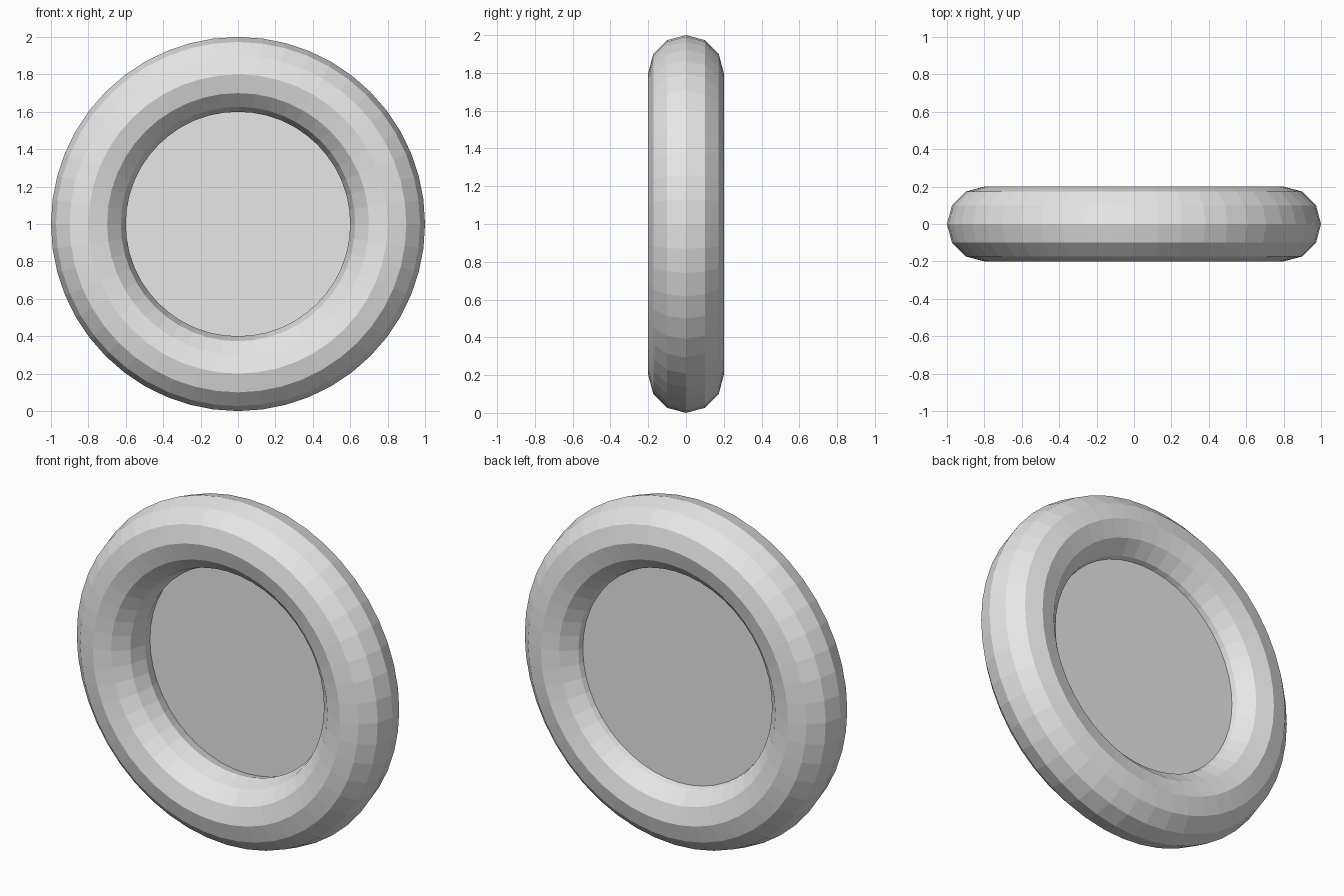
import bpy
from math import radians

# Remove the default cube
cube = bpy.data.objects.get("Cube")
if cube:
    bpy.data.objects.remove(cube, do_unlink=True)

# Plain grey material
grey = bpy.data.materials.new("plain_grey")
grey.use_nodes = True
colour = (0.8, 0.8, 0.8, 1.0)
grey.diffuse_color = colour
for node in grey.node_tree.nodes:
    if node.type == 'BSDF_PRINCIPLED':
        node.inputs["Base Color"].default_value = colour


def finish(name):
    """Name the new object and give it the grey material."""
    part = bpy.context.object
    part.name = name
    part.data.name = name
    part.data.materials.clear()
    part.data.materials.append(grey)
    return part


UPRIGHT = (radians(90), 0, 0)

# Faceted ring standing on its edge
bpy.ops.mesh.primitive_torus_add(
    major_radius=0.8, minor_radius=0.2, major_segments=48, minor_segments=12,
    location=(0, 0, 1), rotation=UPRIGHT)
finish("ring")

# Flat panel closing the hole, set slightly towards the back,
# with its rim buried in the ring
bpy.ops.mesh.primitive_circle_add(
    vertices=48, radius=0.68, fill_type='NGON',
    location=(0, 0.07, 1), rotation=UPRIGHT)
finish("centre_panel")
